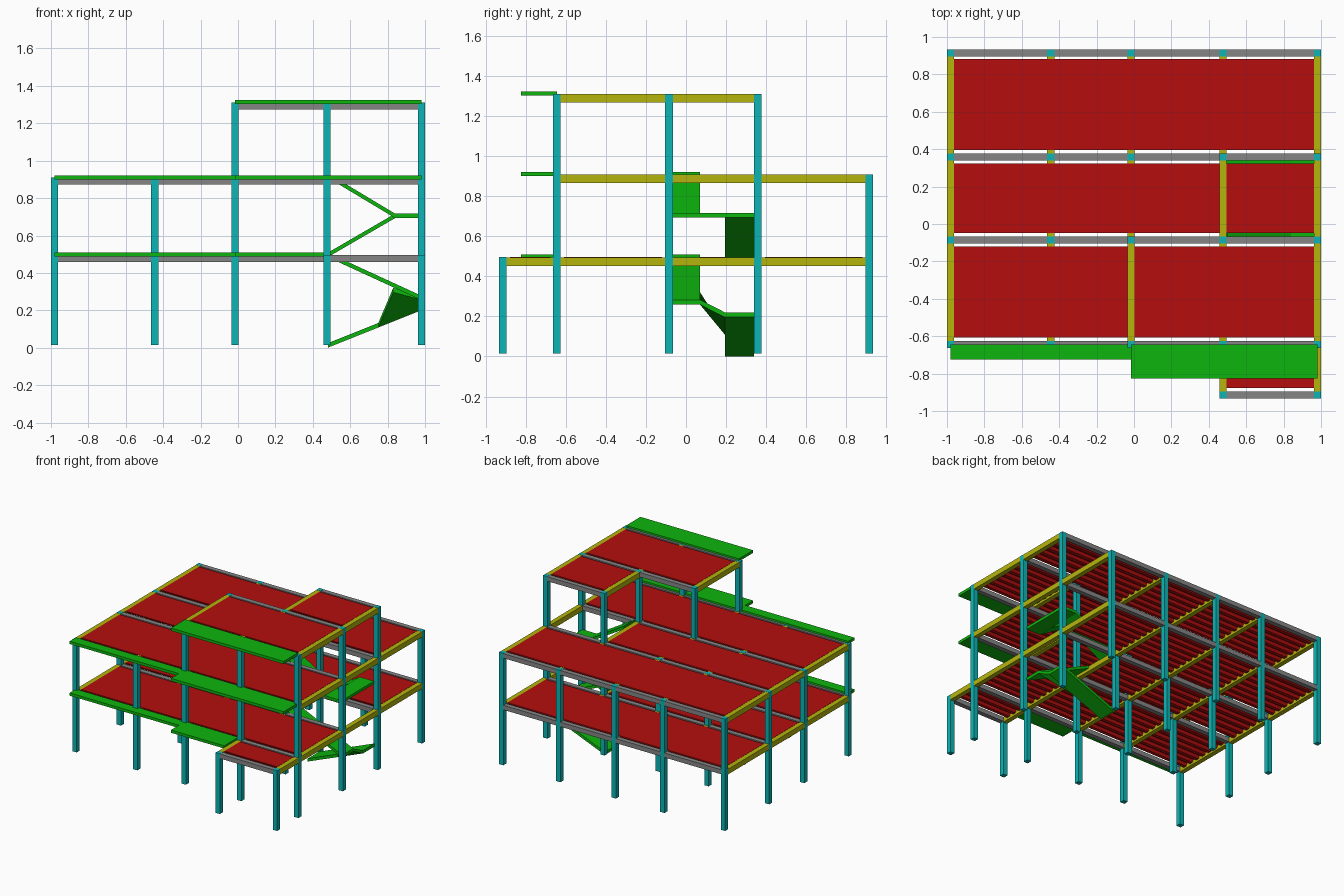
import bpy, bmesh

if "Cube" in bpy.data.objects:
    bpy.data.objects.remove(bpy.data.objects["Cube"], do_unlink=True)


def make_material(name, rgb):
    m = bpy.data.materials.new(name)
    m.use_nodes = True
    m.diffuse_color = (*rgb, 1)
    m.node_tree.nodes["Principled BSDF"].inputs["Base Color"].default_value = (*rgb, 1)
    return m


LOW, HIGH = 0.004, 0.46
RED = make_material("deck red", (HIGH, LOW, LOW))
GREEN = make_material("concrete green", (LOW, HIGH, LOW))
CYAN = make_material("column cyan", (LOW, HIGH, HIGH))
YELLOW = make_material("beam yellow", (HIGH, HIGH, LOW))
GREY = make_material("beam grey", (0.235, 0.235, 0.235))


def finish(name, bm, mat):
    bmesh.ops.recalc_face_normals(bm, faces=bm.faces)
    mesh = bpy.data.meshes.new(name)
    bm.to_mesh(mesh)
    bm.free()
    mesh.materials.append(mat)
    obj = bpy.data.objects.new(name, mesh)
    bpy.context.collection.objects.link(obj)
    return obj


def prism(name, outline, offset, mat):
    """Extrude a closed outline along an offset vector."""
    bm = bmesh.new()
    face = bm.faces.new([bm.verts.new(p) for p in outline])
    new = bmesh.ops.extrude_face_region(bm, geom=[face])["geom"]
    moved = [g for g in new if isinstance(g, bmesh.types.BMVert)]
    bmesh.ops.translate(bm, verts=moved, vec=offset)
    return finish(name, bm, mat)


def box(name, x, y, z, mat):
    outline = [(x[0], y[0], z[0]), (x[1], y[0], z[0]), (x[1], y[1], z[0]), (x[0], y[1], z[0])]
    return prism(name, outline, (0, 0, z[1] - z[0]), mat)


def slab(name, top, thickness=0.024):
    return prism(name, top, (0, 0, -thickness), GREEN)


def deck(name, x, y, top):
    """Flat-topped ribbed floor sheet, ribs running along x."""
    ribs = max(2, round((y[1] - y[0]) / 0.07))
    pitch = (y[1] - y[0]) / ribs
    sheet, depth = top - 0.007, top - 0.028
    points = [(x[0], y[0], top)]
    for i in range(ribs):
        start = y[0] + i * pitch
        for part, z in ((0, sheet), (0.25, sheet), (0.4, depth), (0.8, depth), (0.95, sheet)):
            points.append((x[0], start + part * pitch, z))
    points += [(x[0], y[1], sheet), (x[0], y[1], top)]
    return prism(name, points, (x[1] - x[0], 0, 0), RED)


# Structural grid
X = [-0.981, -0.445, -0.015, 0.475, 0.981]
Y = [-0.915, -0.645, -0.085, 0.358, 0.915]
H = 0.019
LEVELS = [0.495, 0.908, 1.31]

# Occupied bays (column index, row index) on each level
main = {(i, j) for i in range(4) for j in range(1, 4)}
BAYS = [main | {(3, 0)}, main, {(2, 1), (3, 1), (3, 2)}]
STAIR_BAY = (3, 2)

# Beams around every bay
column_tops = {}
for n, (top, bays) in enumerate(zip(LEVELS, BAYS), 1):
    across, along = set(), set()
    for i, j in bays:
        across |= {(i, j), (i, j + 1)}
        along |= {(i, j), (i + 1, j)}
        for corner in ((i, j), (i + 1, j), (i, j + 1), (i + 1, j + 1)):
            column_tops[corner] = top
    for i, j in across:
        box(f"cross_beam_{n}", (X[i] + H, X[i + 1] - H), (Y[j] - H, Y[j] + H),
            (top - 0.036, top), GREY)
    for i, j in along:
        box(f"long_beam_{n}", (X[i] - H, X[i] + H), (Y[j] + H, Y[j + 1] - H),
            (top - 0.042, top), YELLOW)

    # Ribbed decks, one strip per row, leaving the stair bay open below the roof
    for j in range(4):
        cols = sorted(i for i, r in bays if r == j and not (n < 3 and (i, r) == STAIR_BAY))
        if cols:
            deck(f"floor_deck_{n}", (X[cols[0]] + H, X[cols[-1] + 1] - H),
                 (Y[j] + 0.037, Y[j + 1] - 0.034), top + 0.0015)

# Columns
for (i, j), top in column_tops.items():
    box("column", (X[i] - H, X[i] + H), (Y[j] - H, Y[j] + H), (0.015, top + 0.001), CYAN)

# Front canopies: narrow on the right half, wide on the left half
for n, top in enumerate(LEVELS, 1):
    z = (top - 0.008, top + 0.014)
    end = X[3] - H if n == 1 else X[4]
    box(f"wide_canopy_{n}", (X[2], end), (-0.825, Y[1]), z, GREEN)
    if n < 3:
        box(f"narrow_canopy_{n}", (X[0], X[2]), (-0.725, Y[1]), z, GREEN)


# Staircase
BACK, FRONT = (0.195, 0.34), (-0.07, 0.07)


def flight(name, start, end, y):
    (xa, za), (xb, zb) = start, end
    slab(name, [(xa, y[0], za), (xb, y[0], zb), (xb, y[1], zb), (xa, y[1], za)])


flight("lower_flight_1", (0.48, 0.024), (0.97, 0.22), BACK)
slab("lower_turn", [(0.75, 0.195, 0.132), (0.97, 0.195, 0.22),
                    (0.97, 0.07, 0.283), (0.83, 0.07, 0.32)])
flight("lower_flight_2", (0.97, 0.283), (0.48, 0.508), FRONT)
flight("upper_flight_1", (0.48, 0.508), (0.84, 0.717), BACK)
box("upper_landing", (0.84, 0.965), (FRONT[0], BACK[1]), (0.694, 0.717), GREEN)
flight("upper_flight_2", (0.84, 0.717), (0.5, 0.921), FRONT)
